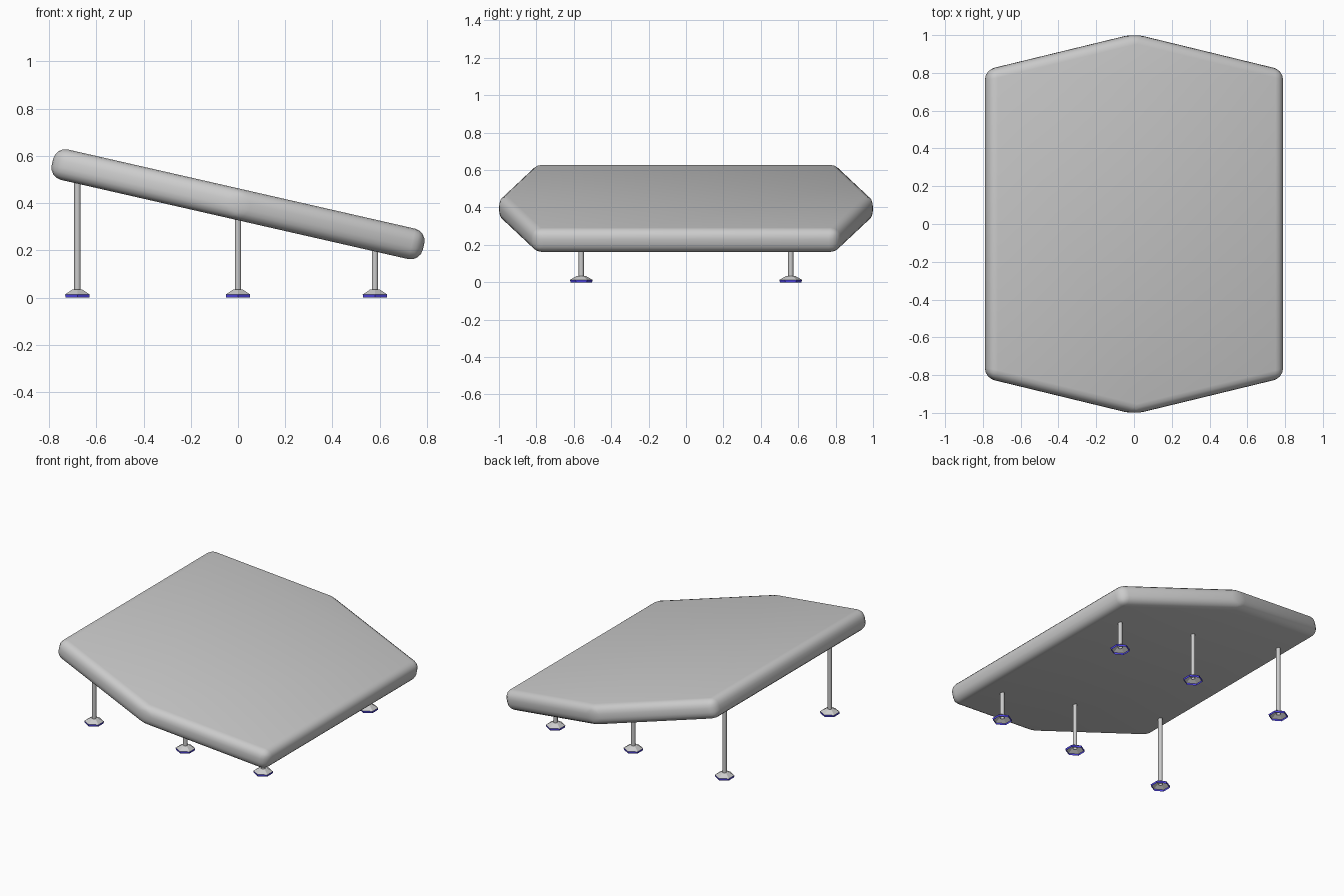
import bpy, bmesh, math
from mathutils import Matrix

if "Cube" in bpy.data.objects:
    bpy.data.objects.remove(bpy.data.objects["Cube"])

TILT = math.atan(0.228)
MID_Z, THICK = 0.395, 0.132

blue = bpy.data.materials.new("blue_rim")
blue.diffuse_color = (0.08, 0.06, 0.8, 1)
blue.use_nodes = True
blue.node_tree.nodes["Principled BSDF"].inputs["Base Color"].default_value = blue.diffuse_color


def finish(name, bm, smooth=None):
    me = bpy.data.meshes.new(name)
    bm.to_mesh(me)
    bm.free()
    ob = bpy.data.objects.new(name, me)
    bpy.context.collection.objects.link(ob)
    if smooth:
        bpy.ops.object.select_all(action='DESELECT')
        ob.select_set(True)
        bpy.context.view_layer.objects.active = ob
        bpy.ops.object.shade_smooth_by_angle(angle=math.radians(smooth))
    return ob


def rings(bm, levels, sides, phase=0.0):
    """Open shell through (radius, z) rings, built from the bottom up."""
    loops = [[bm.verts.new((r * math.cos(phase + 2 * math.pi * i / sides),
                            r * math.sin(phase + 2 * math.pi * i / sides), z))
              for i in range(sides)] for r, z in levels]
    for a, b in zip(loops, loops[1:]):
        for i in range(sides):
            j = (i + 1) % sides
            bm.faces.new((a[i], a[j], b[j], b[i]))
    return loops


# Tilted six-sided slab with rounded edges
bm = bmesh.new()
outline = [(0.806, -0.815), (0.806, 0.815), (0, 1.006),
           (-0.806, 0.815), (-0.806, -0.815), (0, -1.006)]
base = bm.faces.new([bm.verts.new((x, y, -THICK / 2)) for x, y in outline])
top = bmesh.ops.extrude_face_region(bm, geom=[base])
bmesh.ops.translate(bm, vec=(0, 0, THICK),
                    verts=[v for v in top["geom"] if isinstance(v, bmesh.types.BMVert)])
bmesh.ops.recalc_face_normals(bm, faces=bm.faces)
bmesh.ops.bevel(bm, geom=bm.edges[:], offset=0.052, segments=4,
                profile=0.5, affect='EDGES')
bm.transform(Matrix.Translation((0, 0, MID_Z)) @ Matrix.Rotation(TILT, 4, 'Y'))
finish("slab", bm, 40)

# Six legs, each on a hexagonal foot with an open underside and a blue rim
for row, x in (("tall", -0.68), ("middle", 0.0), ("short", 0.58)):
    for side, y in (("front", -0.56), ("back", 0.56)):
        bm = bmesh.new()
        height = MID_Z - x * math.tan(TILT) - 0.03
        loops = rings(bm, [(0.0135, 0.02), (0.0135, height)], 16)
        bm.faces.new(loops[1])
        finish(f"{row}_{side}_leg", bm, 40).location = (x, y, 0)

        bm = bmesh.new()
        loops = rings(bm, [(0.058, 0), (0.06, 0.013), (0.024, 0.034)], 6, math.pi / 2)
        bm.faces.new(loops[2])
        bm.faces.ensure_lookup_table()
        for f in bm.faces[:6]:
            f.material_index = 1
        foot = finish(f"{row}_{side}_foot", bm)
        foot.location = (x, y, 0)
        grey = bpy.data.materials.get("grey") or bpy.data.materials.new("grey")
        foot.data.materials.append(grey)
        foot.data.materials.append(blue)
